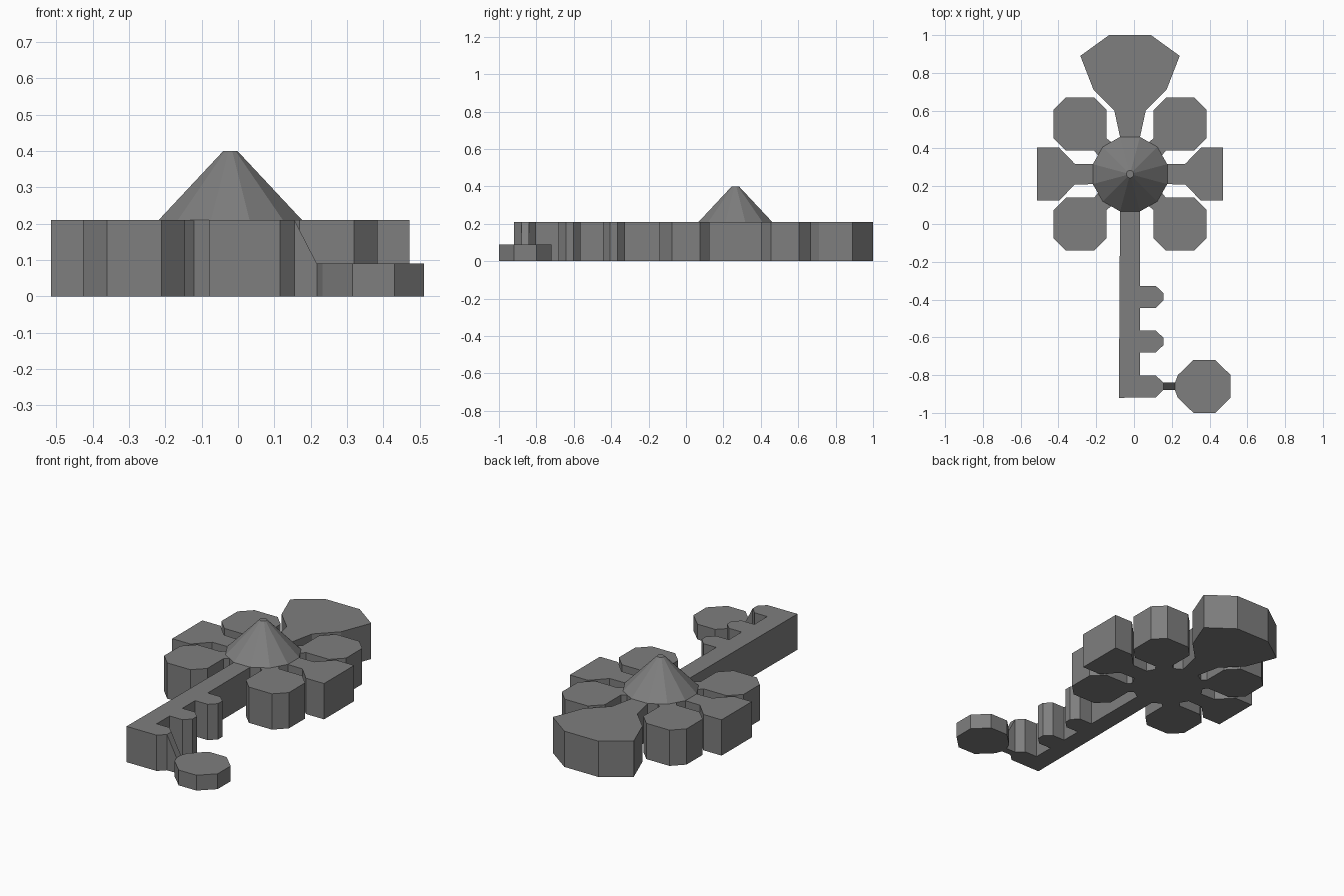
import bpy, bmesh, math

if "Cube" in bpy.data.objects:
    bpy.data.objects.remove(bpy.data.objects["Cube"])

CX, CY = -0.021, 0.264   # flower centre
H = 0.21                 # main thickness

metal = bpy.data.materials.new("dark_grey")
metal.diffuse_color = (0.21, 0.21, 0.21, 1)
metal.use_nodes = True
metal.node_tree.nodes["Principled BSDF"].inputs["Base Color"].default_value = metal.diffuse_color


def prism(name, outline, height):
    """Extrude a counter-clockwise outline; height is a number or f(x)."""
    bm = bmesh.new()
    top_z = height if callable(height) else (lambda x: height)
    low = [bm.verts.new((x, y, 0)) for x, y in outline]
    top = [bm.verts.new((x, y, top_z(x))) for x, y in outline]
    caps = [bm.faces.new(low[::-1]), bm.faces.new(top)]
    n = len(low)
    for i in range(n):
        j = (i + 1) % n
        bm.faces.new((low[i], low[j], top[j], top[i]))
    # split the concave caps cleanly
    bm.normal_update()
    bmesh.ops.triangulate(bm, faces=caps, ngon_method='EAR_CLIP')
    me = bpy.data.meshes.new(name)
    bm.to_mesh(me)
    bm.free()
    me.materials.append(metal)
    ob = bpy.data.objects.new(name, me)
    bpy.context.collection.objects.link(ob)
    return ob


# One quarter of the flower, from the side petal round to the hub edge
quarter = [(0.493, 0.14), (0.375, 0.14), (0.293, 0.055), (0.197, 0.053),
           (0.17, 0.10), (0.19, 0.125), (0.34, 0.125), (0.405, 0.19),
           (0.405, 0.34), (0.34, 0.405), (0.19, 0.405), (0.125, 0.34),
           (0.125, 0.19), (0.10, 0.17), (0.053, 0.197)]


def mirrored(sx, sy):
    pts = [(CX + sx * x, CY + sy * y) for x, y in quarter]
    return pts if sx * sy > 0 else pts[::-1]


# Big end petal, right half then left half
half = [(0.083, 0.60), (0.193, 0.71), (0.263, 0.89), (0.111, 1.0)]
end_petal = [(CX + x, y) for x, y in half] + [(CX - x, y) for x, y in half[::-1]]

# Key shaft with three chamfered teeth
shaft = [(-0.08, -0.92)]
for y in (-0.86, -0.622, -0.386):
    if y != -0.86:
        shaft.append((0.033, y - 0.059))
    shaft += [(0.115, y - 0.059), (0.155, y - 0.02),
              (0.155, y + 0.02), (0.115, y + 0.059), (0.033, y + 0.059)]

body = (mirrored(1, 1) + end_petal + mirrored(-1, 1) + mirrored(-1, -1)
        + shaft + mirrored(1, -1))
prism("flower_key_body", body, H)

# Sloping link from the last tooth down to the small disc
prism("sloping_link", [(0.155, -0.88), (0.217, -0.88), (0.217, -0.84), (0.155, -0.84)],
      lambda x: H if x < 0.2 else 0.09)

# Low octagonal disc with a blunted link side
prism("end_disc", [(0.217, -0.88), (0.232, -0.92), (0.315, -1.0), (0.43, -1.0),
                   (0.512, -0.92), (0.512, -0.80), (0.43, -0.72), (0.315, -0.72),
                   (0.232, -0.80), (0.217, -0.84)], 0.09)

# Twelve-sided cone on the hub
bpy.ops.mesh.primitive_cone_add(vertices=12, radius1=0.204, radius2=0.02, depth=0.19,
                                location=(CX, CY, H + 0.095),
                                rotation=(0, 0, math.radians(15)))
cone = bpy.context.object
cone.name = "centre_cone"
cone.data.materials.append(metal)
